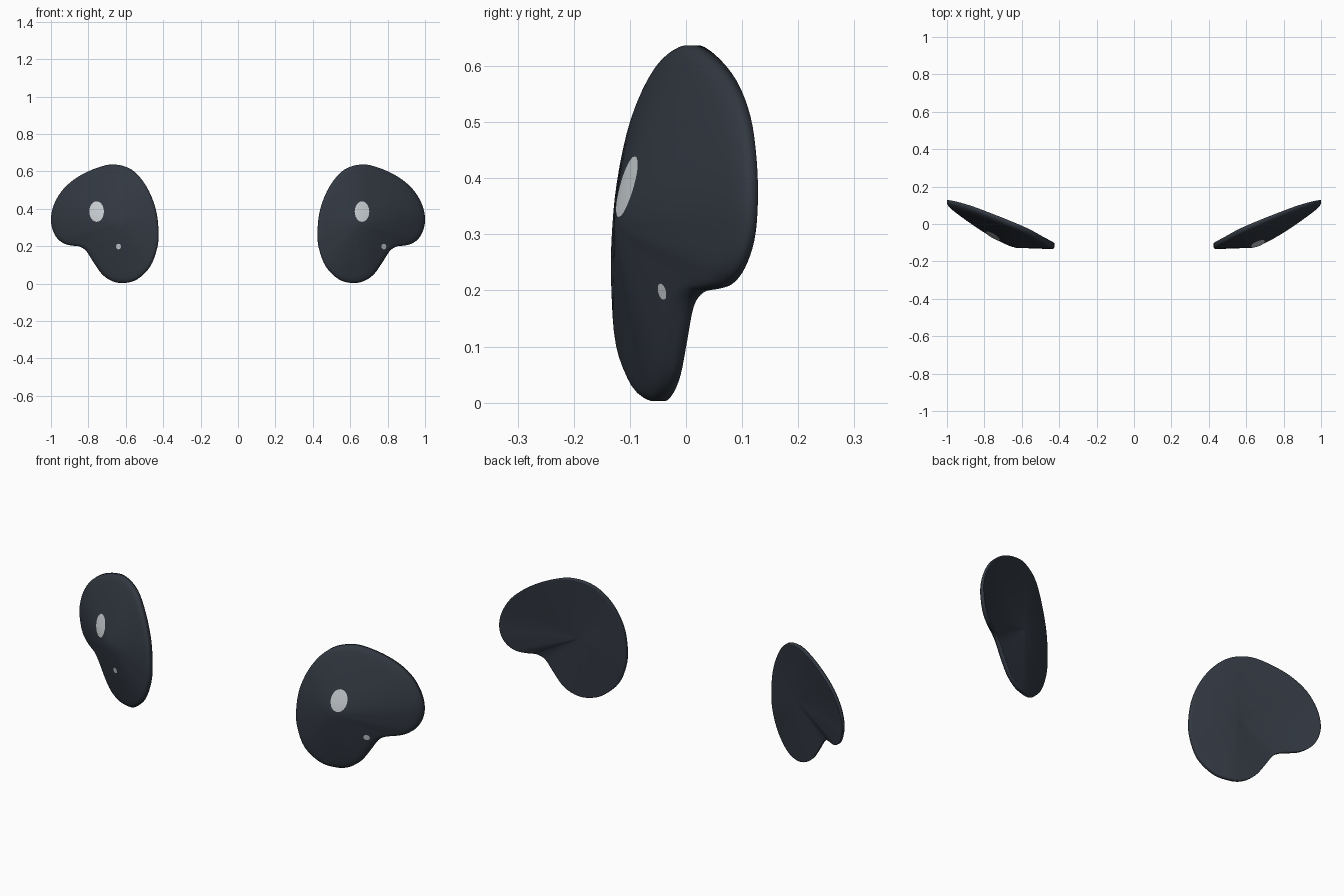
import bpy, bmesh, math
from mathutils import Vector
from mathutils.bvhtree import BVHTree

if "Cube" in bpy.data.objects:
    bpy.data.objects.remove(bpy.data.objects["Cube"])


def material(name, rgb):
    m = bpy.data.materials.new(name)
    m.diffuse_color = (*rgb, 1)
    m.use_nodes = True
    m.node_tree.nodes["Principled BSDF"].inputs["Base Color"].default_value = m.diffuse_color
    return m


DARK = material("dark slate", (0.032, 0.040, 0.054))
SHINE = material("pale grey", (0.60, 0.63, 0.66))

# Bean outline of one eye, as (x, y of the back rim, z)
OUTLINE = [Vector(p) for p in (
    (.66, .016, .637), (.75, .052, .62), (.85, .09, .574), (.93, .115, .51),
    (.98, .126, .432), (1.0, .128, .355), (.992, .122, .29), (.965, .105, .24),
    (.925, .083, .212), (.885, .058, .203), (.845, .032, .197), (.81, .014, .172),
    (.77, .002, .11), (.725, -.01, .048), (.67, -.026, .012), (.61, -.043, .003),
    (.54, -.07, .022), (.47, -.096, .09), (.432, -.104, .19), (.425, -.104, .28),
    (.44, -.093, .40), (.49, -.066, .52), (.565, -.025, .607))]
FRONT = Vector((.63, -.128, .32))
BACK_Y = -.02
WALL, CURL = .018, .012
TS = (.1, .2, .3, .4, .5, .6, .7, .8, .87, .92, .95, .97, .985, 1)


def smooth_loop(pts, steps=4):
    """Closed Catmull-Rom curve through the points."""
    out, n = [], len(pts)
    for i in range(n):
        a, b, c, d = (pts[(i + k) % n] for k in (-1, 0, 1, 2))
        for s in range(steps):
            t = s / steps
            out.append(.5 * (2 * b + (c - a) * t + (2 * a - 5 * b + 4 * c - d) * t * t
                             + (3 * b - a - 3 * c + d) * t ** 3))
    return out


def ring_mesh(name, centre, rings, mat, end=None):
    """Fan in the middle, quads between rings, optional closing fan."""
    bm = bmesh.new()
    vs = [[bm.verts.new(p) for p in r] for r in rings]
    n = len(vs[0])

    def fan(point, ring, flip):
        c = bm.verts.new(point)
        for i in range(n):
            a, b = ring[i], ring[(i + 1) % n]
            bm.faces.new((c, b, a) if flip else (c, a, b))
    fan(centre, vs[0], False)
    if end:
        fan(end, vs[-1], True)
    for r, q in zip(vs, vs[1:]):
        for i in range(n):
            j = (i + 1) % n
            bm.faces.new((r[i], q[i], q[j], r[j]))
    bm.normal_update()
    bm.faces.ensure_lookup_table()
    if bm.faces[0].normal.y > 0:
        bmesh.ops.reverse_faces(bm, faces=bm.faces[:])
    for f in bm.faces:
        f.smooth = True
    tree = BVHTree.FromBMesh(bm)
    me = bpy.data.meshes.new(name)
    bm.to_mesh(me)
    bm.free()
    me.materials.append(mat)
    bpy.context.collection.objects.link(bpy.data.objects.new(name, me))
    return tree


def eye(name, side):
    """Bulging front, short side wall and a nearly flat back."""
    def pt(e, t, back):
        p = FRONT.lerp(e, t)
        if back:
            y = BACK_Y + (e.y - BACK_Y) * t ** 1.2
        else:
            y = FRONT.y + (e.y - WALL - CURL - FRONT.y) * t ** 1.3 + CURL * t ** 40
        return Vector((side * p.x, y, p.z))
    loop = smooth_loop(OUTLINE)
    rings = [[pt(e, t, False) for e in loop] for t in TS]
    rings += [[pt(e, t, True) for e in loop] for t in reversed(TS)]
    x, y, z = FRONT
    return ring_mesh(name, (side * x, y, z), rings, DARK, (side * x, BACK_Y, z))


def highlight(name, tree, x, z, rx, rz):
    """Thin oval laid on the eye surface."""
    def on(px, pz):
        hit = tree.ray_cast(Vector((px, -1, pz)), Vector((0, 1, 0)))[0]
        return hit + Vector((0, -.003, 0))
    angles = [math.tau * i / 24 for i in range(24)]
    rings = [[on(x + rx * k * math.cos(a), z + rz * k * math.sin(a)) for a in angles]
             for k in (.33, .67, 1)]
    ring_mesh(name, on(x, z), rings, SHINE)


# Eyes are mirrored; the highlights sit at the same offset on both
for label, side, shift in (("right", 1, 0), ("left", -1, -1.419)):
    surface = eye(label + "_eye", side)
    highlight(label + "_large_highlight", surface, .663 + shift, .385, .039, .055)
    highlight(label + "_small_highlight", surface, .78 + shift, .198, .013, .015)
